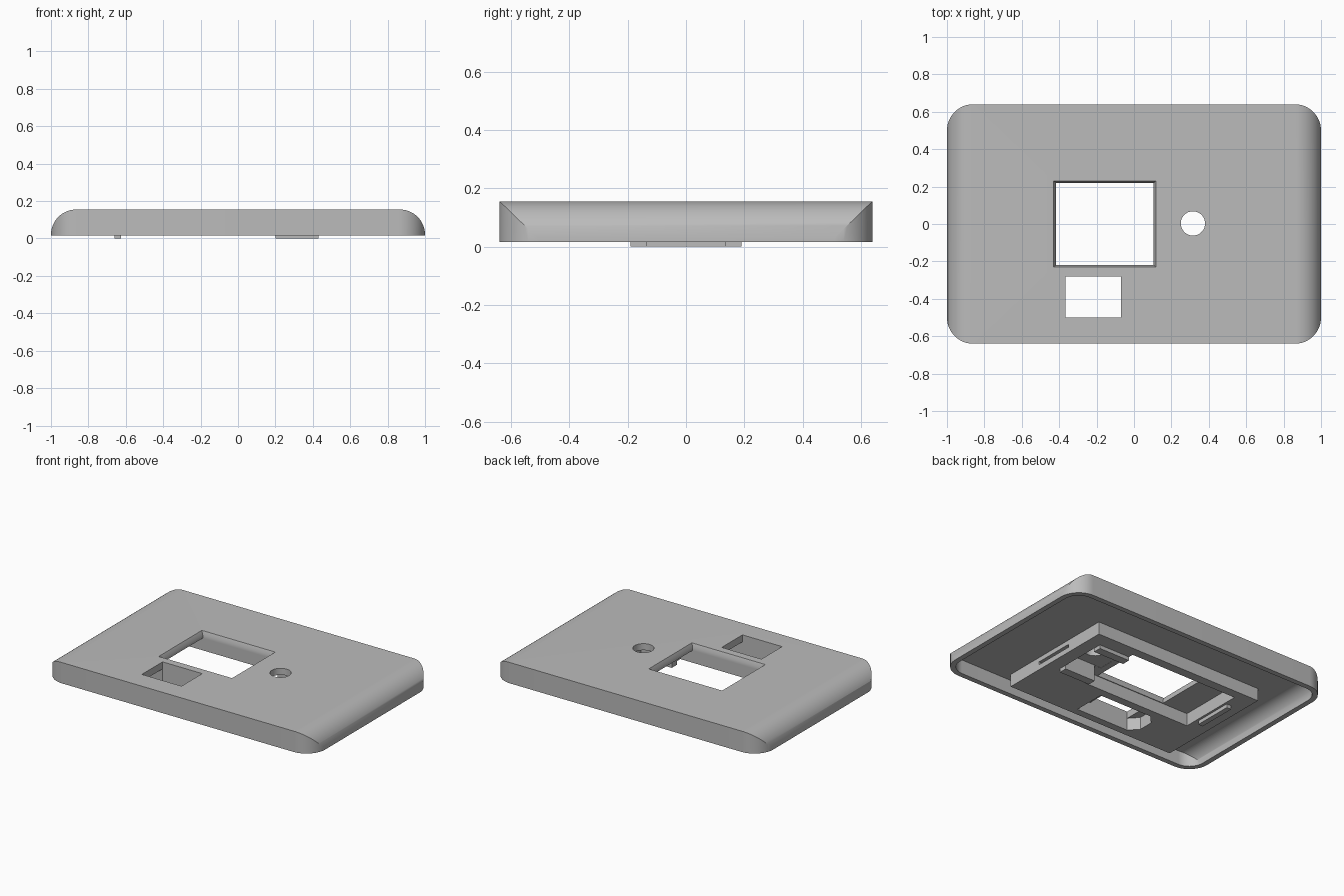
import bpy, bmesh, math

cube = bpy.data.objects.get("Cube")
if cube:
    bpy.data.objects.remove(cube, do_unlink=True)

BASE, TOP, CEILING, SLAB = 0.015, 0.155, 0.11, 0.025
HALF_X, HALF_Y, WALL = 1.0, 0.64, 0.035

grey = bpy.data.materials.new("light_grey_plastic")
grey.use_nodes = True
colour = (0.5, 0.5, 0.5, 1)
grey.diffuse_color = colour
grey.node_tree.nodes["Principled BSDF"].inputs["Base Color"].default_value = colour


def make_object(name, bm):
    bmesh.ops.recalc_face_normals(bm, faces=bm.faces)
    mesh = bpy.data.meshes.new(name)
    bm.to_mesh(mesh)
    bm.free()
    mesh.materials.append(grey)
    obj = bpy.data.objects.new(name, mesh)
    bpy.context.collection.objects.link(obj)
    return obj


def prism(name, points, start, end, axis="z", end_points=None):
    """Extrude an outline along z, or along y when it is drawn in xz."""
    def place(p, d):
        return (p[0], p[1], d) if axis == "z" else (p[0], d, p[1])
    bm = bmesh.new()
    a = [bm.verts.new(place(p, start)) for p in points]
    b = [bm.verts.new(place(p, end)) for p in end_points or points]
    bm.faces.new(a)
    bm.faces.new(b)
    for i in range(len(a)):
        j = (i + 1) % len(a)
        bm.faces.new((a[i], a[j], b[j], b[i]))
    return make_object(name, bm)


def rect(x0, x1, y0, y1):
    return [(x0, y0), (x1, y0), (x1, y1), (x0, y1)]


def box(name, x0, x1, y0, y1, z0, z1):
    return prism(name, rect(x0, x1, y0, y1), z0, z1)


def arc(cx, cy, r, start, sweep=90, steps=16):
    angles = [math.radians(start + sweep * i / steps) for i in range(steps + 1)]
    return [(cx + r * math.cos(t), cy + r * math.sin(t)) for t in angles]


def boolean(target, tool, operation):
    mod = target.modifiers.new(operation, "BOOLEAN")
    mod.operation, mod.object, mod.solver = operation, tool, "EXACT"
    graph = bpy.context.evaluated_depsgraph_get()
    mesh = bpy.data.meshes.new_from_object(target.evaluated_get(graph))
    target.modifiers.clear()
    target.data = mesh
    bpy.data.objects.remove(tool, do_unlink=True)


def dome(name, inset, bottom, top, radius):
    """Rounded-corner plate whose two short ends curve down."""
    hx, hy = HALF_X - inset, HALF_Y - inset
    r = 0.14 - inset
    plan = (arc(hx - r, hy - r, r, 0) + arc(r - hx, hy - r, r, 90)
            + arc(r - hx, r - hy, r, 180) + arc(hx - r, r - hy, r, 270))
    profile = ([(-hx, bottom), (hx, bottom)]
               + arc(hx - radius, top - radius, radius, 0)
               + arc(radius - hx, top - radius, radius, 90))
    body = prism(name, plan, bottom - 0.1, top + 0.1)
    boolean(body, prism("profile", profile, -1, 1, "y"), "INTERSECT")
    return body


# Hollow cover
cover = dome("cover", 0, BASE, TOP, 0.135)
boolean(cover, dome("hollow", WALL, BASE - 0.05, CEILING, 0.093), "DIFFERENCE")

# Thick pad under the top
boolean(cover, box("pad", -0.745, 0.52, -0.55, 0.287, SLAB, CEILING + 0.02), "UNION")

# Screen opening with bevelled lip, screen recess and button recess
outer = rect(-0.43, 0.117, -0.23, 0.23)
inner = rect(-0.416, 0.105, -0.22, 0.22)
cutters = [
    prism("screen_bevel", inner, TOP - 0.025, TOP + 0.001, end_points=outer),
    prism("screen_opening", inner, -0.1, TOP - 0.02),
    box("screen_recess", -0.61, 0.2, -0.225, 0.225, -0.1, CEILING),
    box("button_recess", 0.15, 0.43, -0.135, 0.135, -0.1, CEILING + 0.001),
    prism("button_hole", arc(0.315, 0.003, 0.065, 0, 348.75, 31), -0.1, 0.3),
    # Connector opening and its notched pocket
    box("connector_opening", -0.365, -0.07, -0.5, -0.28, -0.1, 0.3),
    prism("connector_pocket",
          [(0.03, -0.5), (0.03, -0.28), (-0.365, -0.28), (-0.42, -0.34),
           (-0.42, -0.44), (-0.365, -0.5)], -0.1, CEILING - 0.002),
    # Shallow slot in the pad side
    box("side_slot", 0.49, 0.6, -0.28, 0, 0.06, 0.08),
]
for cutter in cutters:
    boolean(cover, cutter, "DIFFERENCE")

# Guide arms beside the button and the locating tab
parts = [cover]
for side, name in ((1, "back_guide_arm"), (-1, "front_guide_arm")):
    y0, y1 = sorted((side * 0.135, side * 0.19))
    parts.append(box(name, 0.2, 0.43, y0, y1, 0, SLAB + 0.01))
parts.append(box("locating_tab", -0.66, -0.625, -0.135, 0.135, 0, SLAB + 0.01))

# Smooth curves, sharp edges
bpy.context.view_layer.update()
bpy.ops.object.select_all(action="DESELECT")
for part in parts:
    part.select_set(True)
bpy.context.view_layer.objects.active = cover
bpy.ops.object.shade_smooth_by_angle(angle=math.radians(30))
